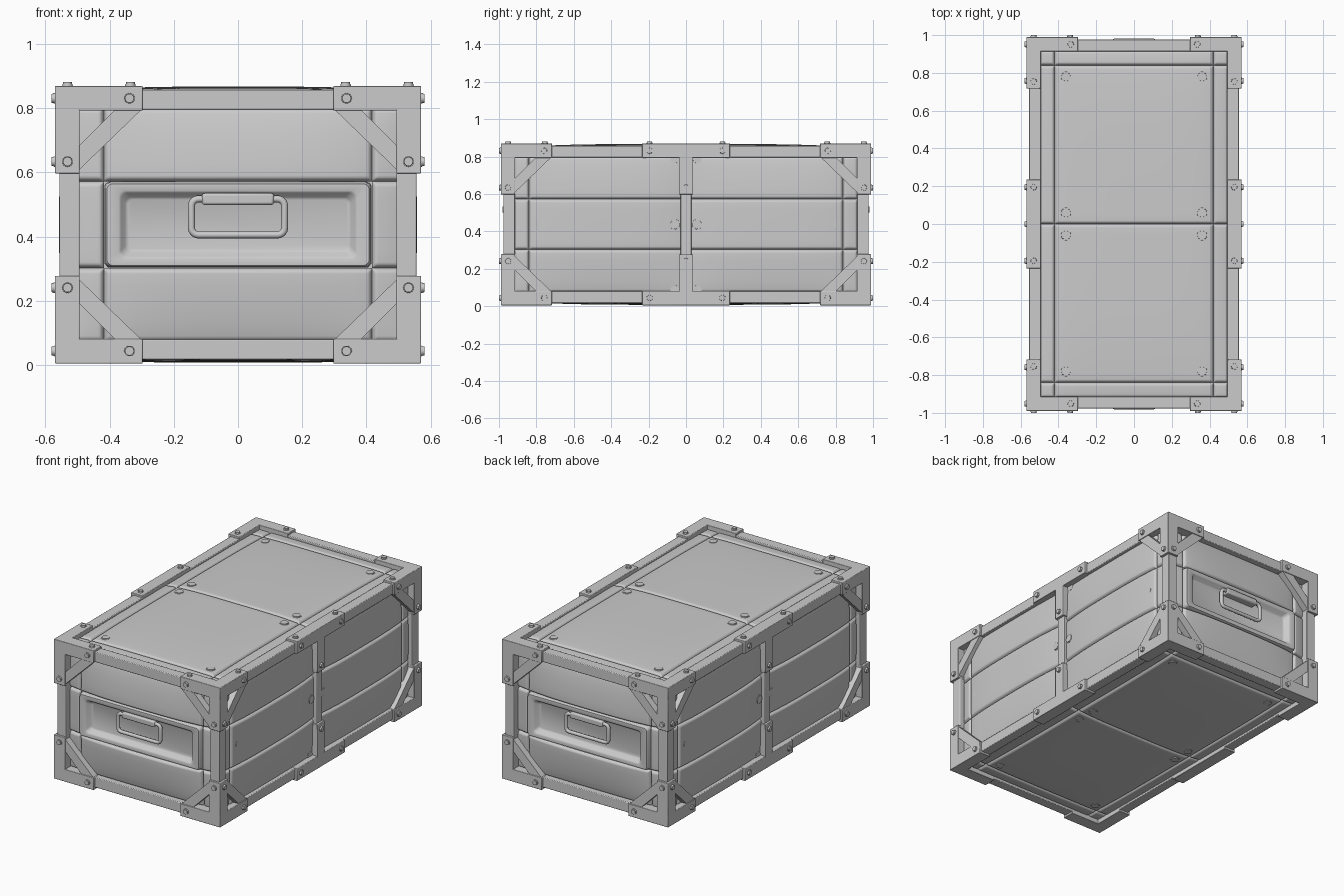
import bpy, bmesh, math
from mathutils import Vector, Matrix

if "Cube" in bpy.data.objects:
    bpy.data.objects.remove(bpy.data.objects["Cube"])

grey = bpy.data.materials.new("light_grey")
grey.diffuse_color = (0.6, 0.6, 0.6, 1)
grey.use_nodes = True
grey.node_tree.nodes["Principled BSDF"].inputs["Base Color"].default_value = grey.diffuse_color
CZ = 0.4375                       # mid height
HX, HY, HZ = 0.57, 0.99, 0.4325   # outer half sizes of the brackets
W = 0.077                         # bracket bar width
X, Y, Z = Vector((1, 0, 0)), Vector((0, 1, 0)), Vector((0, 0, 1))
# face frames: u axis, v axis, outward axis
FRONT, BACK = (X, Z, -Y), (-X, Z, Y)
RIGHT, LEFT = (Y, Z, X), (-Y, Z, -X)
TOP, BOTTOM = (X, Y, Z), (X, -Y, -Z)


def at(face, u, v, d):
    return face[0] * u + face[1] * v + face[2] * d + Vector((0, 0, CZ))


def finish(name, bm, bevel=0, angle=35):
    bmesh.ops.recalc_face_normals(bm, faces=bm.faces)
    me = bpy.data.meshes.new(name)
    bm.to_mesh(me)
    bm.free()
    me.materials.append(grey)
    ob = bpy.data.objects.new(name, me)
    bpy.context.collection.objects.link(ob)
    bpy.ops.object.select_all(action='DESELECT')
    ob.select_set(True)
    bpy.context.view_layer.objects.active = ob
    if bevel:
        m = ob.modifiers.new("bevel", 'BEVEL')
        m.width, m.segments = bevel, 2
    bpy.ops.object.shade_smooth_by_angle(angle=math.radians(angle))
    return ob


def box(bm, lo, hi):
    lo, hi = Vector(lo), Vector(hi)
    s, c = hi - lo, (lo + hi) / 2 + Vector((0, 0, CZ))
    size = Matrix.Diagonal((abs(s.x), abs(s.y), abs(s.z), 1))
    bmesh.ops.create_cube(bm, size=1, matrix=Matrix.Translation(c) @ size)


def bolt(bm, face, u, v, d, r=0.015, h=0.011):
    rot = Matrix((face[0], face[1], face[2])).transposed().to_4x4()
    for rad, height, n in ((r * 1.15, h * 0.45, 16), (r, h, 16)):
        bmesh.ops.create_cone(bm, cap_ends=True, segments=n, radius1=rad, radius2=rad * 0.93, depth=height + 0.01,
                              matrix=Matrix.Translation(at(face, u, v, d + (height - 0.01) / 2)) @ rot)


def samples(a, b):
    edge = (0, 0.003, 0.007, 0.012)
    n = max(2, int((b - a) / 0.04))
    lo, hi = a + 0.018, b - 0.018
    return [a + e for e in edge] + [lo + (hi - lo) * i / n for i in range(n + 1)] + [b - e for e in edge[::-1]]


def plank(bm, face, u0, u1, v0, v1, height):
    """Padded plank whose rim rolls down into the groove."""
    us, vs = samples(u0, u1), samples(v0, v1)
    grid = []
    for u in us:
        row = []
        for v in vs:
            e = min(u - u0, u1 - u, v - v0, v1 - v)
            roll = 0.016 * (1 - min(e / 0.015, 1)) ** 2
            row.append(bm.verts.new(at(face, u, v, height(u, v) - roll)))
        grid.append(row)
    for i in range(len(us) - 1):
        for j in range(len(vs) - 1):
            bm.faces.new((grid[i][j], grid[i + 1][j], grid[i + 1][j + 1], grid[i][j + 1]))


def pillow(peak, drop, uc, uh, vh, p=3):
    return lambda u, v: peak - drop * (1 - (1 - min(abs((abs(u) - uc) / uh), 1) ** p) * (1 - min(abs(v / vh), 1) ** p))


def rounded_rect(hw, hh, r, n=5):
    pts = []
    for k, (sx, sy) in enumerate(((1, 1), (-1, 1), (-1, -1), (1, -1))):
        for i in range(n + 1):
            a = math.pi / 2 * (k + i / n)
            pts.append((sx * (hw - r) + r * math.cos(a), sy * (hh - r) + r * math.sin(a)))
    return pts


# Inner core behind the panels
bm = bmesh.new()
box(bm, (-0.50, -0.915, -0.372), (0.50, 0.915, 0.372))
finish("core", bm)

# End panels: padded planks around a recessed handle tray
ROWS = (-0.365, -0.135, 0.135, 0.365)
for face, label in ((FRONT, "front"), (BACK, "back")):
    bm = bmesh.new()
    shape = pillow(0.974, 0.04, 0, 0.52, 0.39)
    cols = (-0.51, -0.418, 0.418, 0.51)
    for i in range(3):
        for j in range(3):
            if (i, j) != (1, 1):
                plank(bm, face, cols[i], cols[i + 1], ROWS[j], ROWS[j + 1], shape)
    finish(label + "_planks", bm, angle=60)

    bm = bmesh.new()
    prev = None
    for hw, hh, r, d in ((0.416, 0.134, 0.02, 0.93), (0.414, 0.132, 0.02, 0.958), (0.408, 0.127, 0.018, 0.968),
                         (0.372, 0.106, 0.02, 0.970), (0.364, 0.099, 0.02, 0.965), (0.352, 0.086, 0.02, 0.940),
                         (0.343, 0.078, 0.016, 0.936)):
        ring = [bm.verts.new(at(face, u, v, d)) for u, v in rounded_rect(hw, hh, r)]
        if prev:
            n = len(ring)
            for i in range(n):
                bm.faces.new((prev[i], prev[(i + 1) % n], ring[(i + 1) % n], ring[i]))
        prev = ring
    bm.faces.new(prev)
    finish(label + "_handle_tray", bm, angle=50)

    # Handle loop swept along a rounded rectangle
    bm = bmesh.new()
    loops = []
    path, inner = rounded_rect(0.145, 0.056, 0.022), rounded_rect(0.135, 0.046, 0.012)
    for (u, v), (iu, iv) in zip(path, inner):
        out = Vector((u - iu, v - iv)).normalized()
        loops.append([bm.verts.new(at(face, u + out.x * 0.011 * math.cos(a), 0.024 + v + out.y * 0.011 * math.cos(a),
                                      0.966 + 0.011 * math.sin(a))) for a in (k * math.tau / 10 for k in range(10))])
    for i in range(len(loops)):
        a, b = loops[i], loops[(i + 1) % len(loops)]
        for k in range(10):
            bm.faces.new((a[k], b[k], b[(k + 1) % 10], a[(k + 1) % 10]))
    finish(label + "_handle", bm, angle=50)

    bm = bmesh.new()
    s = face[2].y
    box(bm, (-0.112, s * 0.93, 0.061), (0.112, s * 0.982, 0.098))
    finish(label + "_handle_hinge", bm, bevel=0.008)

# Side panels: three rows, split by the middle post
for face, label in ((RIGHT, "right"), (LEFT, "left")):
    bm = bmesh.new()
    cols = (-0.92, -0.84, 0, 0.84, 0.92)
    for i in range(4):
        for j in range(3):
            plank(bm, face, cols[i], cols[i + 1], ROWS[j], ROWS[j + 1], pillow(0.557, 0.03, 0.45, 0.49, 0.42))
    finish(label + "_planks", bm, angle=60)
    bm = bmesh.new()
    for u in (-0.78, -0.06, 0.06, 0.78):
        bolt(bm, face, u, 0, 0.541, 0.025, 0.006)
        if abs(u) < 0.1:
            for v in (-0.35, 0.35):
                bolt(bm, face, u, v, 0.528, 0.025, 0.008)
    finish(label + "_panel_bolts", bm)

# Lid and base panels: two large plates with a narrow border
for face, label in ((TOP, "lid"), (BOTTOM, "base")):
    bm = bmesh.new()
    us, vs = (-0.5, -0.42, 0.42, 0.5), (-0.92, -0.84, 0, 0.84, 0.92)
    for i in range(3):
        for j in range(4):
            plank(bm, face, us[i], us[i + 1], vs[j], vs[j + 1], pillow(0.43, 0.022, 0, 0.52, 0.93, 4))
    finish(label + "_plates", bm, angle=60)
    bm = bmesh.new()
    for u in (-0.36, 0.36):
        for v in (-0.78, -0.06, 0.06, 0.78):
            bolt(bm, face, u, v, 0.424 if abs(v) < 0.1 else 0.415, 0.025, 0.006)
    finish(label + "_bolts", bm)

# Frame beams along all twelve edges, with a middle post on each side
bm = bmesh.new()
bx, by, bz, t = 0.556, 0.977, 0.42, 0.063
for a in (-1, 1):
    for b in (-1, 1):
        box(bm, (-bx, a * by, b * bz), (bx, a * (by - t), b * (bz - t)))
        box(bm, (a * bx, -by, b * bz), (a * (bx - t), by, b * (bz - t)))
        box(bm, (a * bx, b * by, -bz), (a * (bx - t), b * (by - t), bz))
    box(bm, (a * bx, -0.03, -bz), (a * 0.5, 0.03, bz))
finish("frame_beams", bm, bevel=0.004)

# Corner brackets, middle brackets, gussets and bracket bolts
brackets, gussets, bolts = bmesh.new(), bmesh.new(), bmesh.new()
for sx in (-1, 1):
    for sz in (-1, 1):
        for sy in (-1, 1):
            corner = (sx * HX, sy * HY, sz * HZ)
            for axis in range(3):
                inner = [c - math.copysign(0.273 if k == axis else W, c) for k, c in enumerate(corner)]
                box(brackets, corner, inner)
        box(brackets, (sx * HX, -0.235, sz * HZ), (sx * (HX - W), 0.235, sz * (HZ - W)))
        box(brackets, (sx * HX, -0.036, sz * HZ), (sx * 0.51, 0.036, sz * 0.16))
for face, U, D in ((FRONT, HX, HY), (BACK, HX, HY), (RIGHT, HY, HX), (LEFT, HY, HX)):
    for su in (-1, 1):
        for sv in (-1, 1):
            cu, cv = U - W + 0.006, HZ - W + 0.006
            outline = ((0.202, 0), (0.12, 0), (0, 0.12), (0, 0.195))
            rings = [[gussets.verts.new(at(face, su * (cu - p), sv * (cv - q), d)) for p, q in outline]
                     for d in (D - 0.004, D - 0.045)]
            gussets.faces.new(rings[0])
            gussets.faces.new(rings[1])
            for k in range(4):
                m = (k + 1) % 4
                gussets.faces.new((rings[0][k], rings[0][m], rings[1][m], rings[1][k]))
            bolt(bolts, face, su * (U - 0.232), sv * (HZ - 0.039), D)
            bolt(bolts, face, su * (U - 0.039), sv * (HZ - 0.236), D)
            if U == HY:
                bolt(bolts, face, su * 0.195, sv * (HZ - 0.039), D)
                if su > 0:
                    bolt(bolts, face, 0, sv * (HZ - 0.236), D)
for u in (-1, 1):
    for v in (-1, 1):
        for pu, pv in ((0.335, 0.951), (0.531, 0.755), (0.531, 0.195)):
            bolt(bolts, TOP, u * pu, v * pv, HZ)
finish("brackets", brackets, bevel=0.003)
finish("gussets", gussets)
finish("bracket_bolts", bolts)
